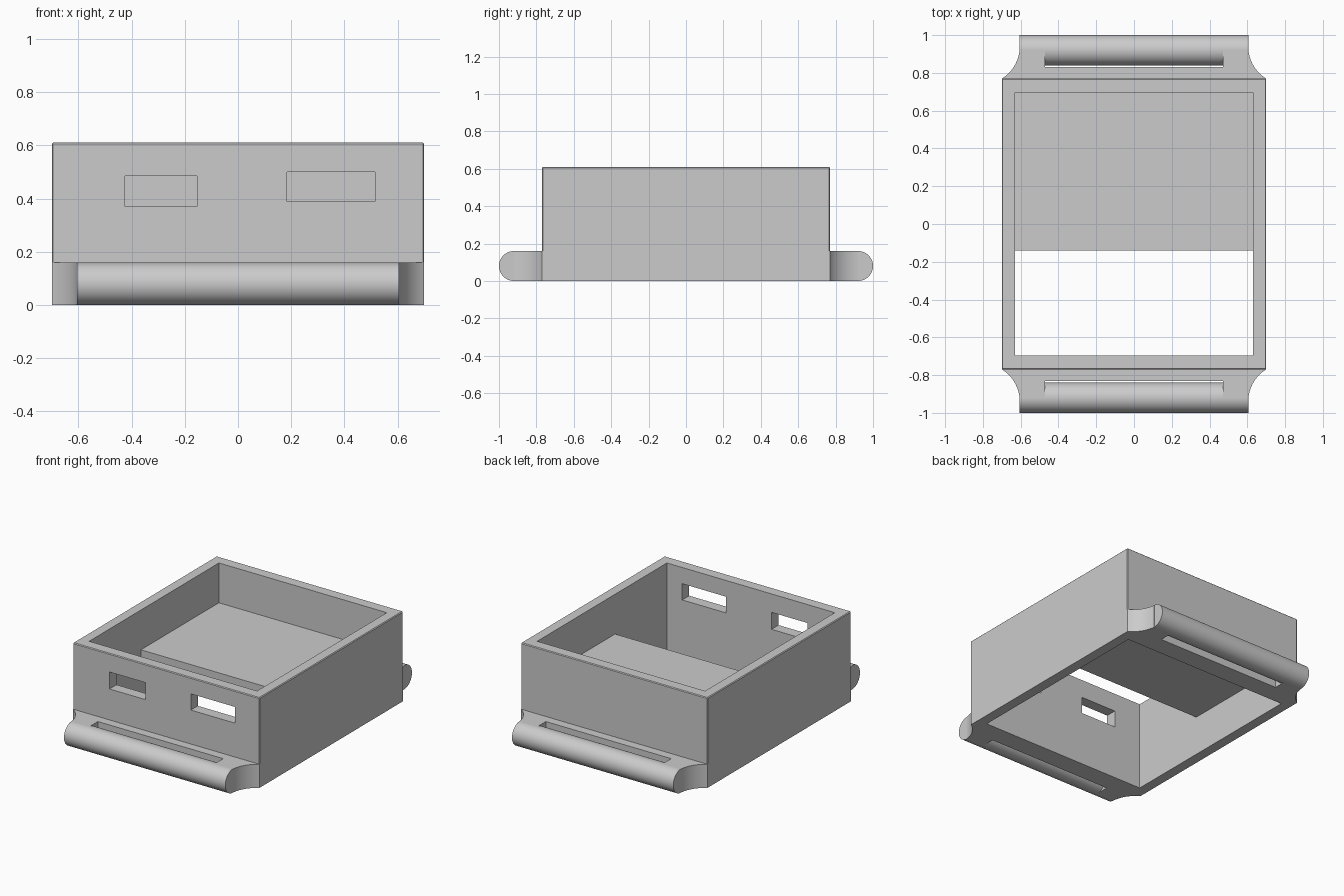
import bpy, bmesh, math

cube = bpy.data.objects.get("Cube")
if cube:
    bpy.data.objects.remove(cube, do_unlink=True)

grey = bpy.data.materials.new("plain_grey")
grey.use_nodes = True
grey.diffuse_color = (0.6, 0.6, 0.6, 1)
grey.node_tree.nodes["Principled BSDF"].inputs["Base Color"].default_value = (0.6, 0.6, 0.6, 1)


def prism(name, outline, z0, z1):
    """Extrude a plan outline from z0 to z1."""
    bm = bmesh.new()
    face = bm.faces.new([bm.verts.new((x, y, z0)) for x, y in outline])
    top = bmesh.ops.extrude_face_region(bm, geom=[face])["geom"]
    verts = [g for g in top if isinstance(g, bmesh.types.BMVert)]
    bmesh.ops.translate(bm, verts=verts, vec=(0, 0, z1 - z0))
    bmesh.ops.recalc_face_normals(bm, faces=bm.faces)
    mesh = bpy.data.meshes.new(name)
    bm.to_mesh(mesh)
    bm.free()
    mesh.materials.append(grey)
    obj = bpy.data.objects.new(name, mesh)
    bpy.context.collection.objects.link(obj)
    return obj


def box(name, x0, x1, y0, y1, z0, z1):
    return prism(name, [(x0, y0), (x1, y0), (x1, y1), (x0, y1)], z0, z1)


def activate(obj):
    bpy.ops.object.select_all(action="DESELECT")
    obj.select_set(True)
    bpy.context.view_layer.objects.active = obj


def smooth(obj):
    activate(obj)
    bpy.ops.object.shade_smooth_by_angle(angle=math.radians(30))


def cut(obj, cutter):
    mod = obj.modifiers.new("cut", "BOOLEAN")
    mod.operation, mod.solver, mod.object = "DIFFERENCE", "EXACT", cutter
    activate(obj)
    bpy.ops.object.modifier_apply(modifier=mod.name)
    bpy.data.objects.remove(cutter, do_unlink=True)


# Open case walls with a fine chamfer on the outer edges
case = box("case_walls", -0.70, 0.70, -0.77, 0.77, 0, 0.61)
bm = bmesh.new()
bm.from_mesh(case.data)
edges = [e for e in bm.edges if max(v.co.z for v in e.verts) > 0.1]
bmesh.ops.bevel(bm, geom=edges, offset=0.005, segments=1, affect="EDGES")
bm.to_mesh(case.data)
bm.free()
cut(case, box("cavity", -0.63, 0.63, -0.695, 0.695, -0.1, 0.8))

# Two port openings in the front wall
for x0, x1, z0, z1 in [(-0.425, -0.155, 0.37, 0.485), (0.185, 0.515, 0.39, 0.50)]:
    cut(case, box("port", x0, x1, -0.9, -0.6, z0, z1))

# Shelf across the rear part of the case
box("inner_shelf", -0.635, 0.635, -0.14, 0.70, 0.27, 0.34)

# Strap lugs: plate with concave flanks, a slot, and a round bar
RADIUS, CX, CY, BAR_Y, BAR_R = 0.2, 0.805, 0.94, 0.92, 0.08
STEPS = 16
start, end = math.asin((CY - 0.77) / RADIUS), math.asin((CY - BAR_Y) / RADIUS)
flank = []
for i in range(STEPS + 1):
    a = start + (end - start) * i / STEPS
    flank.append((CX - RADIUS * math.cos(a), CY - RADIUS * math.sin(a)))
half = [(0.70, 0.76)] + flank + [(0.47, BAR_Y), (0.47, 0.83)]
outline = half + [(-x, y) for x, y in reversed(half)]

for side, s in (("front", -1), ("back", 1)):
    smooth(prism(side + "_lug_plate", [(x, s * y) for x, y in outline], 0, 2 * BAR_R))
    bpy.ops.mesh.primitive_cylinder_add(
        vertices=64, radius=BAR_R, depth=1.21,
        location=(0, s * BAR_Y, BAR_R), rotation=(0, math.pi / 2, 0))
    bar = bpy.context.object
    bar.name = side + "_strap_bar"
    bar.data.materials.append(grey)
    smooth(bar)
